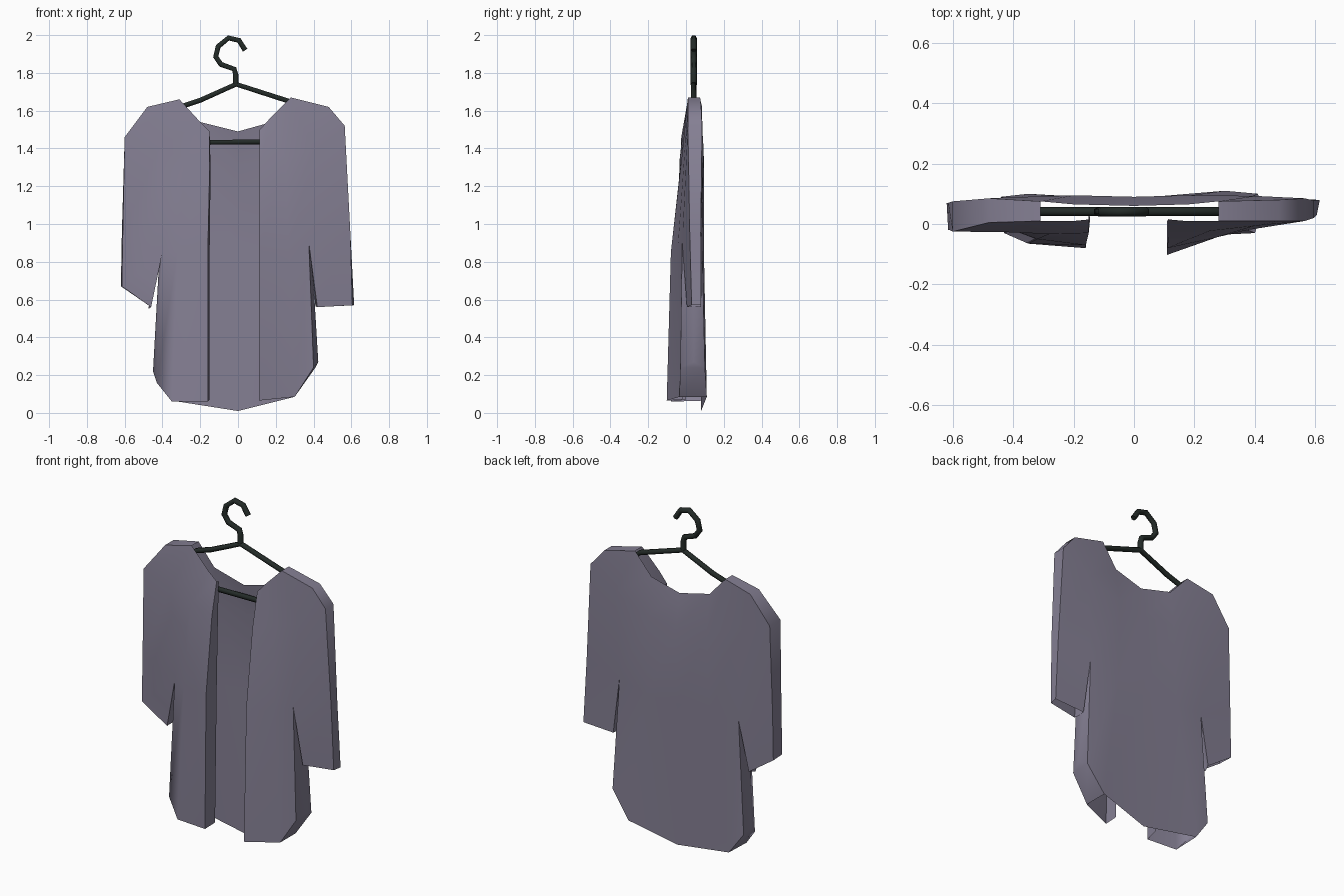
import bpy, bmesh, math

if "Cube" in bpy.data.objects:
    bpy.data.objects.remove(bpy.data.objects["Cube"])


def material(name, rgb):
    m = bpy.data.materials.new(name)
    m.diffuse_color = (*rgb, 1)
    m.use_nodes = True
    m.node_tree.nodes["Principled BSDF"].inputs["Base Color"].default_value = m.diffuse_color
    return m


CLOTH = material("dusty mauve cloth", (0.235, 0.215, 0.295))
DARK = material("dark green metal", (0.017, 0.024, 0.021))

bm = bmesh.new()


def face(pts, flip):
    """Add a face, skipping repeated corners."""
    pts = [p for i, p in enumerate(pts) if p != pts[i - 1]]
    if len(pts) > 2:
        bm.faces.new([bm.verts.new(p) for p in (pts[::-1] if flip else pts)])


def loft(cols, flip):
    """Skin neighbouring columns of points with quads."""
    for a, b in zip(cols, cols[1:]):
        for j in range(len(a) - 1):
            face([a[j], b[j], b[j + 1], a[j + 1]], flip)


def half(c, right):
    """One side of the coat: front, side gusset, back, sleeve and caps."""
    F, B, S = c["front_side"], c["back_side"], c["gusset"]
    cf, cs, cb = c["cuff"]
    loft([c["facing"], c["edge"], c["front"], F], not right)
    loft([F[:2], S, B[:2]], not right)
    loft([B, c["back"], CENTRE], not right)
    sf, sb = [cf] + F[1:], [cb] + B[1:]
    loft([sf, c["sleeve_front"], c["sleeve_back"], sb], not right)
    loft([sf[:2], [cs, S[1]], sb[:2]], right)
    face([sf[3], c["sleeve_front"][3], c["sleeve_back"][3], sb[3]], not right)
    face([c["front"][0], F[0], S[0], B[0], c["back"][0]], right)


# Columns run hem (or cuff), armpit, chest, shoulder
CENTRE = [(0, .08, .01), (0, .085, .85), (0, .09, 1.3), (0, .06, 1.49)]
LEFT = dict(
    facing=[(-.15, .0, .07), (-.15, .015, .85), (-.145, .02, 1.3), (-.15, .035, 1.48)],
    edge=[(-.16, -.08, .06), (-.16, -.07, .85), (-.15, -.03, 1.3), (-.15, .015, 1.49)],
    front=[(-.35, -.065, .06), (-.32, -.05, .85), (-.28, -.033, 1.35), (-.2, .01, 1.54)],
    front_side=[(-.43, -.03, .16), (-.4, -.02, .85), (-.42, -.027, 1.4), (-.31, .01, 1.66)],
    gusset=[(-.45, .03, .22), (-.415, .03, .85)],
    back_side=[(-.44, .09, .19), (-.4, .08, .85), (-.42, .088, 1.4), (-.31, .075, 1.66)],
    back=[(-.35, .1, .065), (-.22, .09, .85), (-.2, .095, 1.32), (-.2, .065, 1.54)],
    sleeve_front=[(-.615, -.02, .67), (-.61, -.02, .95), (-.6, -.025, 1.46), (-.48, .005, 1.62)],
    sleeve_back=[(-.62, .07, .67), (-.615, .07, .95), (-.6, .075, 1.46), (-.48, .085, 1.62)],
    cuff=[(-.46, -.005, .56), (-.475, .03, .55), (-.46, .07, .56)])
RIGHT = dict(
    facing=[(.11, -.02, .07), (.11, .01, .85), (.115, .02, 1.3), (.115, .035, 1.49)],
    edge=[(.11, -.102, .065), (.11, -.08, .85), (.115, -.03, 1.3), (.115, .015, 1.5)],
    front=[(.3, -.035, .085), (.27, -.045, .85), (.25, -.023, 1.35), (.17, .01, 1.56)],
    front_side=[(.4, -.03, .24), (.375, -.02, .9), (.4, -.006, 1.4), (.28, .01, 1.67)],
    gusset=[(.425, .04, .27), (.385, .035, .93)],
    back_side=[(.41, .1, .24), (.375, .085, .9), (.4, .093, 1.4), (.28, .075, 1.67)],
    back=[(.3, .11, .085), (.19, .095, .85), (.18, .095, 1.32), (.18, .065, 1.54)],
    sleeve_front=[(.605, .03, .57), (.595, .02, .95), (.565, .01, 1.52), (.48, .01, 1.62)],
    sleeve_back=[(.615, .08, .57), (.595, .078, .95), (.565, .085, 1.52), (.48, .08, 1.62)],
    cuff=[(.42, .005, .56), (.41, .04, .565), (.42, .08, .56)])
half(LEFT, False)
half(RIGHT, True)
bmesh.ops.remove_doubles(bm, verts=bm.verts, dist=.0005)
me = bpy.data.meshes.new("coat")
bm.to_mesh(me)
bm.free()
me.materials.append(CLOTH)
coat = bpy.data.objects.new("coat", me)
bpy.context.collection.objects.link(coat)
bpy.context.view_layer.objects.active = coat
coat.select_set(True)
bpy.ops.object.shade_smooth_by_angle(angle=math.radians(65))


# Hanger: bevelled paths in the x-z plane
def rod(name, pts, cyclic=False, r=.015):
    cu = bpy.data.curves.new(name, 'CURVE')
    cu.dimensions = '3D'
    cu.bevel_depth = r
    cu.bevel_resolution = 1
    cu.use_fill_caps = True
    sp = cu.splines.new('POLY')
    sp.points.add(len(pts) - 1)
    for p, (x, z) in zip(sp.points, pts):
        p.co = (x, .041, z, 1)
    sp.use_cyclic_u = cyclic
    cu.materials.append(DARK)
    bpy.context.collection.objects.link(bpy.data.objects.new(name, cu))


rod("hanger_hook", [(.038, 1.92), (.005, 1.972), (-.05, 1.985), (-.105, 1.94), (-.118, 1.885),
                    (-.09, 1.845), (-.02, 1.82), (-.012, 1.79), (-.012, 1.735)], r=.016)
rod("hanger_frame", [(-.01, 1.74), (-.2, 1.655), (-.3, 1.622), (-.4, 1.54), (-.41, 1.46),
                     (-.36, 1.43), (.33, 1.437), (.4, 1.46), (.39, 1.55), (.27, 1.65)], True)
